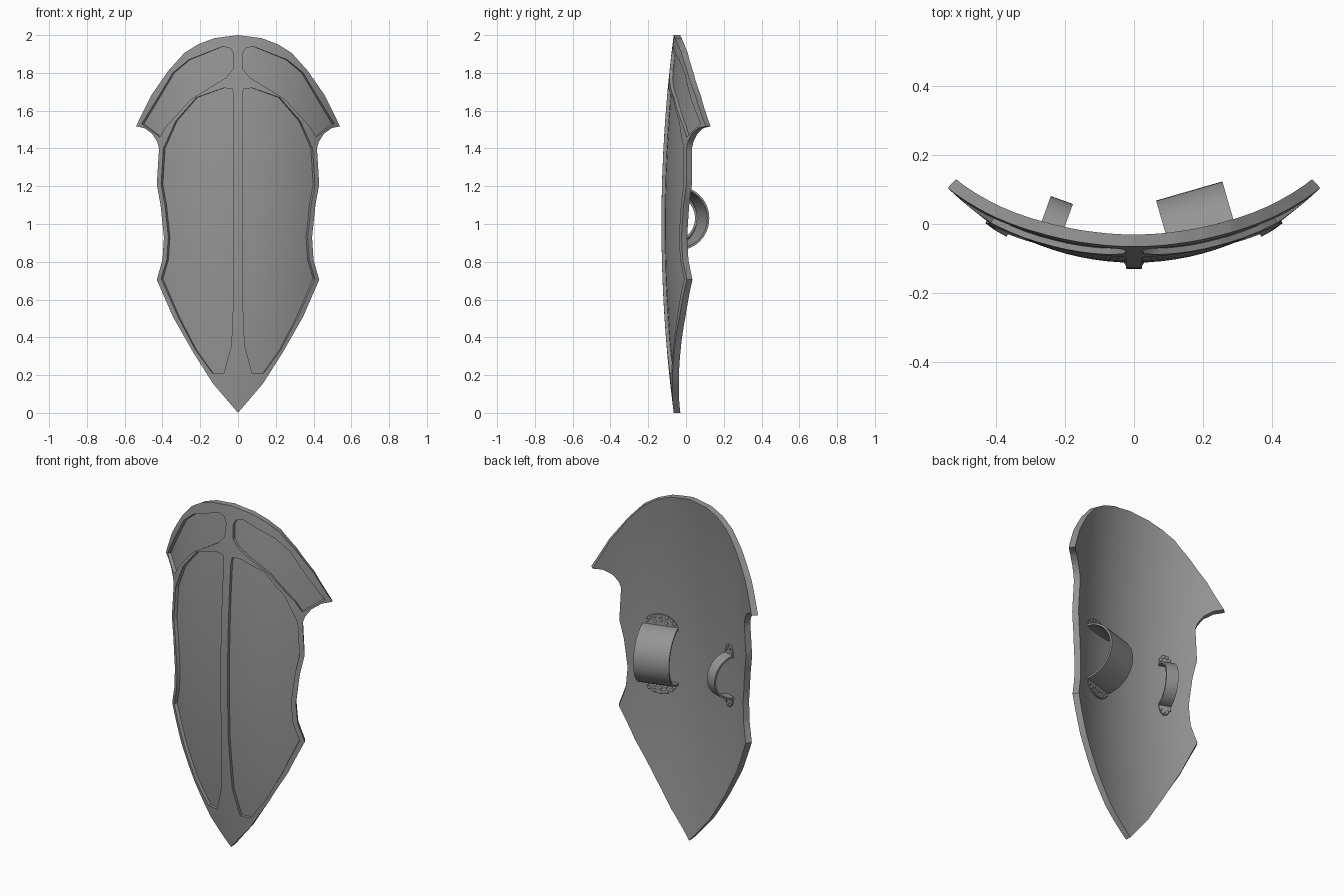
import bpy, bmesh, math
from mathutils import Matrix, Vector

if "Cube" in bpy.data.objects:
    bpy.data.objects.remove(bpy.data.objects["Cube"])

R, YC, BOW = 0.78, 0.65, 0.065        # front radius, axis position, vertical bow
THICK, RECESS = 0.035, 0.018

# Half outlines in (x, z)
edge = [(0, 2), (.125, 1.984), (.21, 1.952), (.285, 1.905), (.37, 1.81), (.46, 1.68), (.54, 1.517),
        (.497, 1.508), (.455, 1.478), (.428, 1.435), (.418, 1.40), (.43, 1.21), (.41, 1.10), (.392, .93),
        (.40, .81), (.43, .705), (.345, .51), (.237, .32), (.132, .155), (0, 0)]
lower_panel = [(.023, 1.68), (.03, 1.715), (.075, 1.72), (.22, 1.67), (.33, 1.545), (.395, 1.40),
               (.407, 1.21), (.387, 1.10), (.369, .93), (.377, .81), (.407, .71), (.316, .505),
               (.226, .335), (.135, .21), (.075, .21), (.035, .36), (.023, .65)]
upper_panel = [(.023, 1.9), (.04, 1.93), (.08, 1.94), (.26, 1.87), (.345, 1.80), (.43, 1.66),
               (.51, 1.53), (.415, 1.46), (.38, 1.517), (.25, 1.66), (.063, 1.775), (.027, 1.82)]

grey = bpy.data.materials.new("dark_grey")
grey.diffuse_color = (.3, .3, .3, 1)
grey.use_nodes = True
grey.node_tree.nodes["Principled BSDF"].inputs["Base Color"].default_value = grey.diffuse_color


def flip(pts):
    return [(-x, z) for x, z in pts]


def finish(bm, name):
    bmesh.ops.recalc_face_normals(bm, faces=bm.faces)
    me = bpy.data.meshes.new(name)
    bm.to_mesh(me)
    bm.free()
    me.materials.append(grey)
    ob = bpy.data.objects.new(name, me)
    bpy.context.collection.objects.link(ob)
    bpy.ops.object.select_all(action='DESELECT')
    ob.select_set(True)
    bpy.context.view_layer.objects.active = ob
    bpy.ops.object.shade_smooth_by_angle(angle=math.radians(30))
    return ob


def ring(bm, pts, depth):
    return [bm.verts.new((x, depth, z)) for x, z in pts]


def walls(bm, a, b):
    n = len(a)
    for i in range(n):
        j = (i + 1) % n
        bm.faces.new((a[i], a[j], b[j], b[i]))


# Shield body: flat plate with recessed panels, sliced, then bent
bm = bmesh.new()
outline = edge + flip(edge[1:-1])[::-1]
front, back = ring(bm, outline, 0), ring(bm, outline, THICK)
walls(bm, front, back)
bm.faces.new(back)
rim_loops = [front]
for pts in (lower_panel, upper_panel, flip(lower_panel), flip(upper_panel)):
    lip, floor = ring(bm, pts, 0), ring(bm, pts, RECESS)
    walls(bm, lip, floor)
    bm.faces.new(floor)
    rim_loops.append(lip)
rim_edges = [bm.edges.get((r[i - 1], r[i])) for r in rim_loops for i in range(len(r))]
bmesh.ops.triangle_fill(bm, edges=rim_edges, use_beauty=True, normal=(0, -1, 0))
bmesh.ops.triangulate(bm, faces=[f for f in bm.faces if len(f.verts) > 4])
cuts = [((i * .04 + .001, 0, 0), (1, 0, 0)) for i in range(-13, 14)]
cuts += [((0, 0, i * .125 + .003), (0, 0, 1)) for i in range(1, 16)]
for co, no in cuts:
    bmesh.ops.bisect_plane(bm, geom=bm.verts[:] + bm.edges[:] + bm.faces[:],
                           dist=1e-5, plane_co=co, plane_no=no)
bmesh.ops.remove_doubles(bm, verts=bm.verts, dist=1e-5)
for v in bm.verts:
    a, r = math.asin(v.co.x / R), R - v.co.y
    v.co = Vector((r * math.sin(a), YC - r * math.cos(a) + BOW * (v.co.z - 1) ** 2, v.co.z))
finish(bm, "shield_body")


def loft(bm, profile, width):
    """Extrude a closed (y, z) profile across the strap width."""
    l, r = [[bm.verts.new((s * width / 2, y, z)) for y, z in profile] for s in (-1, 1)]
    walls(bm, l, r)
    bm.faces.new(l)
    bm.faces.new(r)


def strap(name, angle, width, radius, thick, tab, rivet_rows):
    place = Matrix.Translation(((R - THICK) * math.sin(angle), YC - (R - THICK) * math.cos(angle), 1.03)) \
        @ Matrix.Rotation(angle, 4, 'Z')
    # Arched band
    bm = bmesh.new()
    arc = [math.pi * (i / 24 - .5) for i in range(25)]
    loft(bm, [(radius * math.cos(a), radius * math.sin(a)) for a in arc]
         + [((radius - thick) * math.cos(a), (radius - thick) * math.sin(a)) for a in arc[::-1]], width)
    # Rounded end tabs
    for s in (-1, 1):
        half = [(width / 2 * math.cos(math.pi * i / 12),
                 s * (radius - thick + (tab + thick) * math.sin(math.pi * i / 12))) for i in range(13)]
        low, high = ring(bm, half, -.004), ring(bm, half, .011)
        walls(bm, low, high)
        bm.faces.new(low)
        bm.faces.new(high)
    finish(bm, name).matrix_world = place
    # Low domed rivets in rows on the tabs
    bm = bmesh.new()
    for s in (-1, 1):
        for count, reach in rivet_rows:
            for i in range(count):
                a = math.pi * (i + .5) / count
                p = (width * .4 * reach * math.cos(a), .011,
                     s * (radius + .008 + (tab - .02) * reach * math.sin(a)))
                bmesh.ops.create_uvsphere(bm, u_segments=10, v_segments=6, radius=.01,
                                          matrix=Matrix.Translation(p) @ Matrix.Diagonal((1, .6, 1, 1)))
    finish(bm, name + "_rivets").matrix_world = place


strap("forearm_strap", math.radians(16.1), .2, .168, .011, .065, [(7, 1), (3, .45)])
strap("hand_grip", math.radians(-19.8), .068, .128, .011, .055, [(4, 1)])
